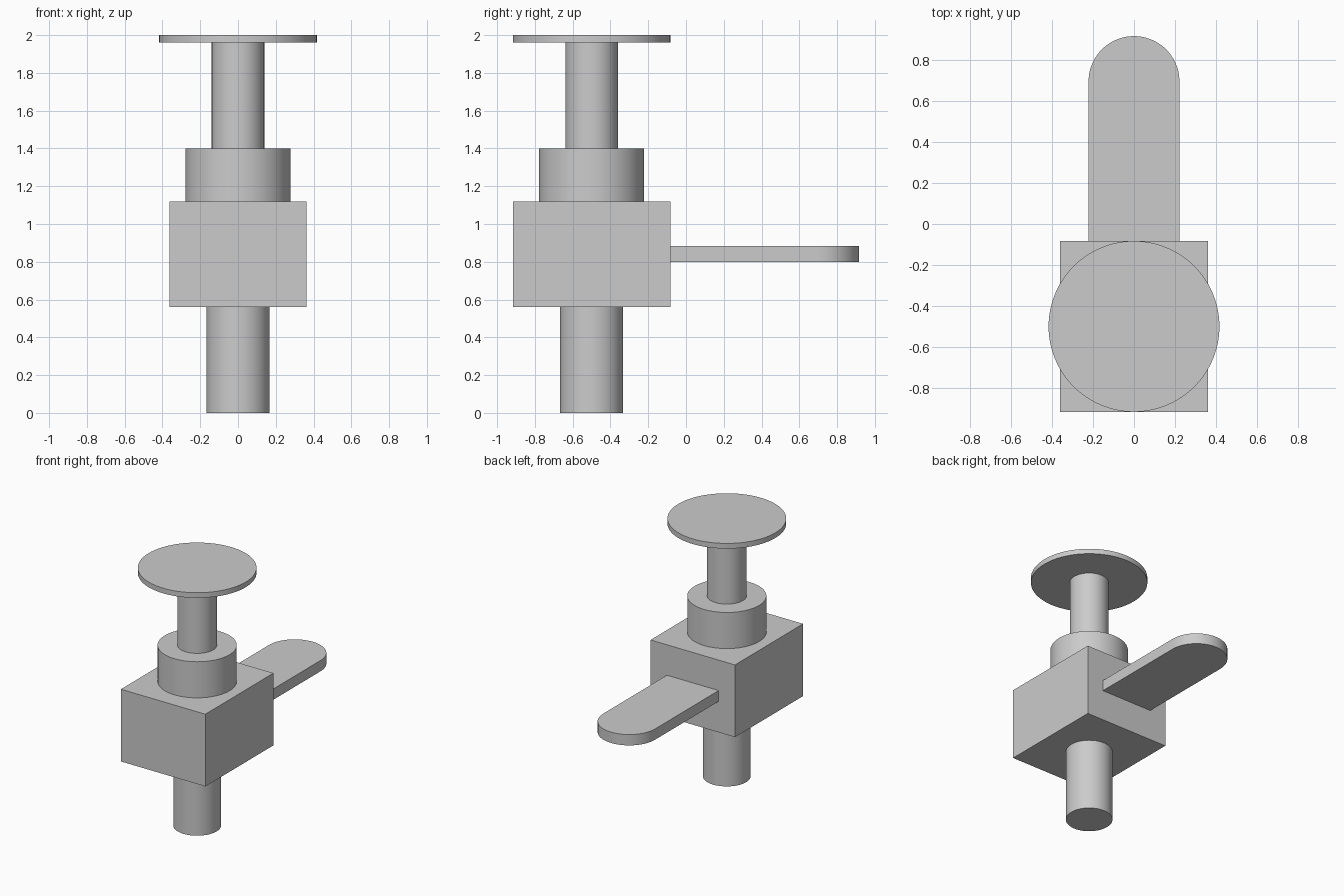
import bpy, bmesh, math

cube = bpy.data.objects.get("Cube")
if cube:
    bpy.data.objects.remove(cube, do_unlink=True)

AXIS_Y = -0.5  # shared vertical axis of the stacked parts

grey = bpy.data.materials.new("plain grey")
grey.use_nodes = True
colour = (0.6, 0.6, 0.6, 1)
grey.diffuse_color = colour
grey.node_tree.nodes["Principled BSDF"].inputs["Base Color"].default_value = colour


def prism(name, outline, z0, z1, smooth=True):
    """Extrude a closed counter-clockwise outline from z0 up to z1."""
    mesh = bpy.data.meshes.new(name)
    bm = bmesh.new()
    base = bm.faces.new([bm.verts.new((x, y, z0)) for x, y in outline])
    top = bmesh.ops.extrude_face_region(bm, geom=[base], use_keep_orig=True)
    verts = [v for v in top["geom"] if isinstance(v, bmesh.types.BMVert)]
    bmesh.ops.translate(bm, verts=verts, vec=(0, 0, z1 - z0))
    bmesh.ops.recalc_face_normals(bm, faces=bm.faces)
    bm.to_mesh(mesh)
    bm.free()
    mesh.materials.append(grey)
    obj = bpy.data.objects.new(name, mesh)
    bpy.context.collection.objects.link(obj)
    if smooth:
        bpy.ops.object.select_all(action="DESELECT")
        obj.select_set(True)
        bpy.context.view_layer.objects.active = obj
        bpy.ops.object.shade_smooth_by_angle(angle=math.radians(30))
    return obj


def arc(radius, cy, sweep, steps):
    return [(radius * math.cos(sweep * i / steps), cy + radius * math.sin(sweep * i / steps))
            for i in range(steps + 1)]


# Round parts stacked on the axis: name, radius, bottom, top
for name, radius, z0, z1 in (
    ("lower_pin", 0.167, 0, 0.56),
    ("collar", 0.278, 1.12, 1.4),
    ("stem", 0.139, 1.4, 1.96),
    ("top_disc", 0.417, 1.96, 2),
):
    prism(name, arc(radius, AXIS_Y, math.tau, 96)[:-1], z0, z1)

# Square block in the middle
hx, hy = 0.362, 0.417
prism("body_block", [(-hx, AXIS_Y - hy), (hx, AXIS_Y - hy), (hx, AXIS_Y + hy), (-hx, AXIS_Y + hy)],
      0.56, 1.12, smooth=False)

# Flat lever with a rounded tip, starting at the back of the block
half = 0.222
root = AXIS_Y + hy
prism("lever", [(-half, root), (half, root)] + arc(half, 0.917 - half, math.pi, 48), 0.8, 0.884)
